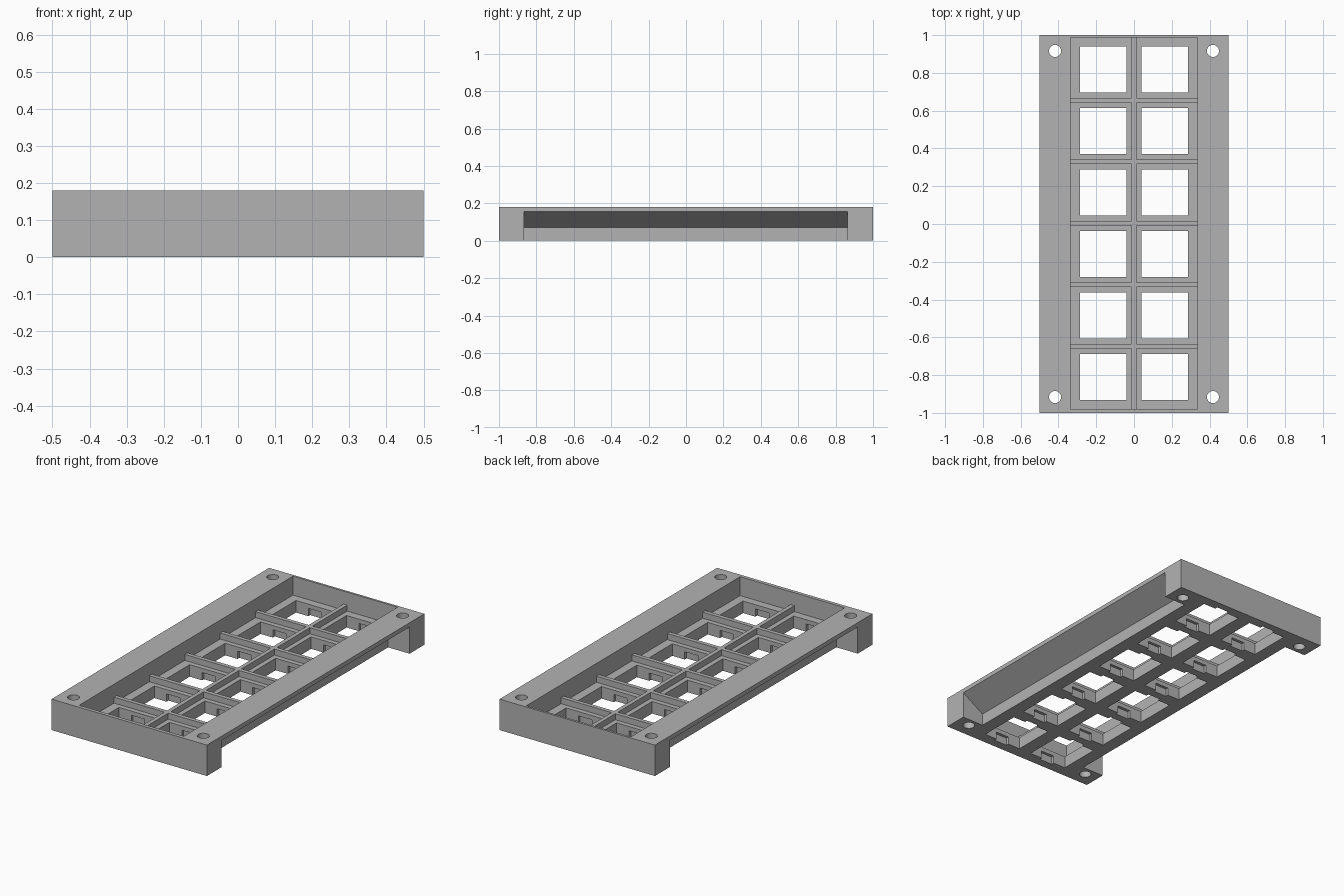
import bpy
import bmesh
from mathutils import Matrix, Vector

default_cube = bpy.data.objects.get("Cube")
if default_cube:
    bpy.data.objects.remove(default_cube, do_unlink=True)

# Main dimensions
HEIGHT, FLOOR, RIB_TOP = 0.18, 0.07, 0.105
POCKET_X, POCKET_Y = 0.337, 0.983
PITCH, OPENING, SHIFT = 0.3256, 0.245, 0.004
RIB = 0.024

grey = bpy.data.materials.new("plain grey")
grey.use_nodes = True
COLOUR = (0.45, 0.45, 0.45, 1)
grey.diffuse_color = COLOUR
grey.node_tree.nodes["Principled BSDF"].inputs["Base Color"].default_value = COLOUR


def add_box(bm, low, high):
    low, high = Vector(low), Vector(high)
    place = Matrix.Translation((low + high) / 2) @ Matrix.Diagonal((high - low).to_4d())
    bmesh.ops.create_cube(bm, size=1, matrix=place)


def add_prism(bm, profile, y0, y1):
    """Extrude an (x, z) outline along y."""
    face = bm.faces.new([bm.verts.new((x, y0, z)) for x, z in profile])
    result = bmesh.ops.extrude_face_region(bm, geom=[face])
    verts = [v for v in result["geom"] if isinstance(v, bmesh.types.BMVert)]
    bmesh.ops.translate(bm, verts=verts, vec=(0, y1 - y0, 0))


def finish(bm, name):
    bmesh.ops.recalc_face_normals(bm, faces=bm.faces)
    mesh = bpy.data.meshes.new(name)
    bm.to_mesh(mesh)
    bm.free()
    mesh.materials.append(grey)
    obj = bpy.data.objects.new(name, mesh)
    bpy.context.collection.objects.link(obj)
    return obj


def combine(target, bm, operation):
    tool = finish(bm, "cutter")
    tool.hide_render = True
    mod = target.modifiers.new("shape", "BOOLEAN")
    mod.operation, mod.solver, mod.object = operation, "EXACT", tool
    bpy.context.view_layer.objects.active = target
    bpy.ops.object.modifier_apply(modifier=mod.name)
    bpy.data.objects.remove(tool, do_unlink=True)


# Solid case block
bm = bmesh.new()
add_box(bm, (-0.5, -1, 0), (0.5, 1, HEIGHT))
case = finish(bm, "switch_plate_case")

# Top pocket, sloped grip undercuts along both sides, corner screw holes
bm = bmesh.new()
add_box(bm, (-POCKET_X, -POCKET_Y + SHIFT, FLOOR), (POCKET_X, POCKET_Y + SHIFT, 0.3))
for side in (-1, 1):
    outline = [(0.362, -0.1), (0.362, 0.07), (0.5, 0.155), (0.6, 0.155), (0.6, -0.1)]
    add_prism(bm, [(side * x, z) for x, z in outline], -0.865, 0.863)
    for end in (-1, 1):
        bmesh.ops.create_cone(bm, cap_ends=True, segments=32, radius1=0.032,
                              radius2=0.032, depth=1,
                              matrix=Matrix.Translation((side * 0.418, end * 0.916, 0)))
combine(case, bm, "DIFFERENCE")

# Square openings, then clip notches under a thin lip
centres = [(side * PITCH / 2, SHIFT + (row - 2.5) * PITCH)
           for side in (-1, 1) for row in range(6)]
for half_x, half_y, top in ((OPENING / 2, OPENING / 2, 0.12),
                            (0.043, OPENING / 2 + 0.017, 0.045)):
    bm = bmesh.new()
    for x, y in centres:
        add_box(bm, (x - half_x, y - half_y, -0.1), (x + half_x, y + half_y, top))
    combine(case, bm, "DIFFERENCE")

# Low divider ribs between the openings
bm = bmesh.new()
add_box(bm, (-RIB / 2, -POCKET_Y, FLOOR - 0.01), (RIB / 2, POCKET_Y + 0.01, RIB_TOP))
combine(case, bm, "UNION")
bm = bmesh.new()
for row in range(-2, 3):
    y = SHIFT + row * PITCH
    add_box(bm, (-POCKET_X - 0.01, y - RIB / 2, FLOOR - 0.01),
            (POCKET_X + 0.01, y + RIB / 2, RIB_TOP))
combine(case, bm, "UNION")
